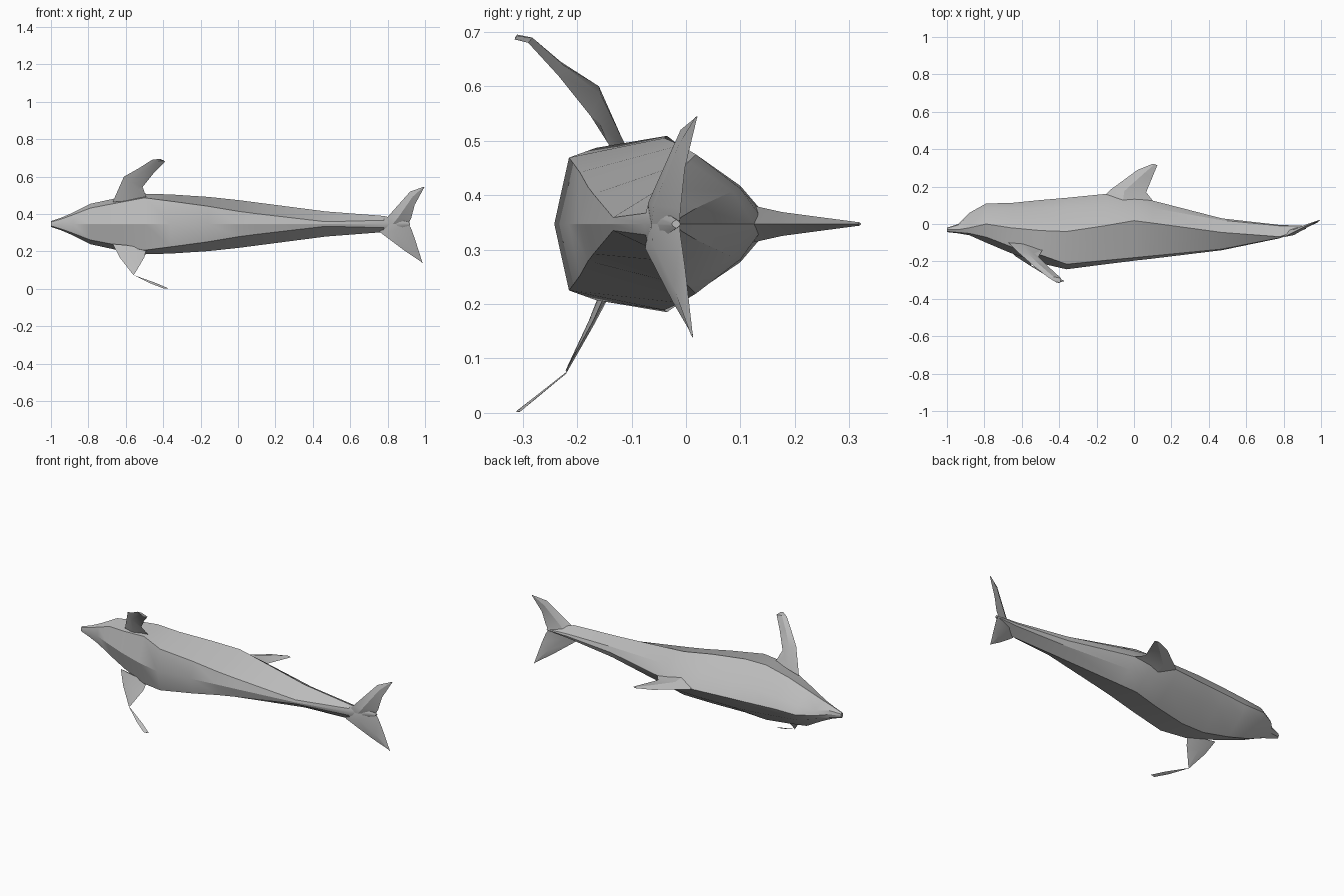
import bpy, bmesh, math
from mathutils import Vector

MID = 0.347   # height of the body's plane of symmetry (animal lies on its side)

skin = bpy.data.materials.new("grey skin")
skin.diffuse_color = (0.5, 0.5, 0.5, 1)


def loft(name, rings, angle=25):
    """Skin a list of equal-length rings, capping both ends."""
    bm = bmesh.new()
    rows = [[bm.verts.new(p) for p in r] for r in rings]
    n = len(rows[0])
    for a, b in zip(rows, rows[1:]):
        for i in range(n):
            j = (i + 1) % n
            bm.faces.new((a[i], a[j], b[j], b[i]))
    bm.faces.new(rows[0])
    bm.faces.new(rows[-1])
    bmesh.ops.remove_doubles(bm, verts=bm.verts, dist=0.0005)
    bmesh.ops.recalc_face_normals(bm, faces=bm.faces)
    me = bpy.data.meshes.new(name)
    bm.to_mesh(me)
    bm.free()
    ob = bpy.data.objects.new(name, me)
    bpy.context.collection.objects.link(ob)
    me.materials.append(skin)
    bpy.ops.object.select_all(action='DESELECT')
    ob.select_set(True)
    bpy.context.view_layer.objects.active = ob
    bpy.ops.object.shade_smooth_by_angle(angle=math.radians(angle))
    return ob


def fin(name, sections, normal):
    """Loft diamond sections given as (leading point, trailing point, half thickness)."""
    nrm = Vector(normal).normalized()
    rings = []
    for lead, trail, t in sections:
        a, b = Vector(lead), Vector(trail)
        m = a.lerp(b, 0.4)
        rings.append([a, m + nrm * t, b, m - nrm * t])
    return loft(name, rings)


# Body: x, back y, (y, half width) for shoulder, flank and belly edge, belly y
stations = [
    (-1.00, -0.020, (-0.022, 0.010), (-0.030, 0.015), (-0.040, 0.010), -0.043),
    (-0.94, 0.000, (-0.005, 0.020), (-0.030, 0.036), (-0.045, 0.028), -0.050),
    (-0.88, 0.060, (0.045, 0.025), (-0.020, 0.062), (-0.050, 0.050), -0.060),
    (-0.79, 0.110, (0.085, 0.040), (0.000, 0.108), (-0.070, 0.085), -0.100),
    (-0.66, 0.112, (0.085, 0.055), (-0.020, 0.136), (-0.120, 0.110), -0.155),
    (-0.50, 0.128, (0.085, 0.070), (-0.035, 0.162), (-0.165, 0.140), -0.210),
    (-0.36, 0.140, (0.090, 0.075), (-0.040, 0.158), (-0.215, 0.122), -0.242),
    (-0.16, 0.160, (0.100, 0.070), (-0.010, 0.145), (-0.195, 0.095), -0.216),
    (0.00, 0.147, (0.100, 0.065), (0.018, 0.128), (-0.180, 0.068), -0.196),
    (0.10, 0.125, (0.085, 0.060), (0.005, 0.115), (-0.170, 0.055), -0.185),
    (0.47, 0.030, (0.020, 0.030), (-0.045, 0.067), (-0.134, 0.012), -0.140),
    (0.78, -0.005, (-0.010, 0.012), (-0.068, 0.043), (-0.074, 0.020), -0.076),
    (0.92, -0.010, (-0.012, 0.004), (-0.018, 0.008), (-0.024, 0.004), -0.026),
]
rings = []
for x, top, s, f, b, low in stations:
    half = [s, f, b]
    rings.append([(x, top, MID)] + [(x, y, MID + w) for y, w in half] + [(x, low, MID)]
                 + [(x, y, MID - w) for y, w in reversed(half)])
loft("body", rings)

# Dorsal fin, swept backwards
fin("dorsal_fin", [
    ((-0.18, 0.13, MID), (0.12, 0.10, MID), 0.035),
    ((-0.13, 0.18, MID), (0.065, 0.17, MID), 0.022),
    ((0.02, 0.29, MID), (0.09, 0.23, MID), 0.010),
    ((0.10, 0.322, MID), (0.125, 0.315, MID), 0.003)], (0, 0, 1))

# Tail flukes
fin("upper_fluke", [
    ((0.76, -0.07, MID), (0.91, -0.012, MID), 0.018),
    ((0.80, -0.070, 0.385), (0.925, -0.010, 0.375), 0.014),
    ((0.92, -0.010, 0.520), (0.945, -0.002, 0.450), 0.008),
    ((0.985, 0.018, 0.543), (0.997, 0.021, 0.545), 0.002)], (-0.4, 0.9, 0))
fin("lower_fluke", [
    ((0.76, -0.07, MID), (0.91, -0.012, MID), 0.018),
    ((0.76, -0.075, 0.302), (0.925, -0.010, 0.325), 0.014),
    ((0.89, -0.025, 0.205), (0.945, -0.002, 0.270), 0.008),
    ((0.98, 0.010, 0.145), (0.987, 0.013, 0.138), 0.002)], (-0.4, 0.9, 0))

# Pectoral fins; the lower one narrows to a folded tip
fin("upper_flipper", [
    ((-0.67, -0.100, 0.465), (-0.49, -0.140, 0.490), 0.012),
    ((-0.61, -0.160, 0.600), (-0.51, -0.175, 0.545), 0.012),
    ((-0.53, -0.230, 0.645), (-0.45, -0.235, 0.620), 0.008),
    ((-0.46, -0.285, 0.690), (-0.39, -0.290, 0.680), 0.006),
    ((-0.42, -0.310, 0.695), (-0.395, -0.315, 0.686), 0.002)], (0.2, 0.8, 0.5))
fin("lower_flipper", [
    ((-0.67, -0.140, 0.240), (-0.49, -0.150, 0.215), 0.010),
    ((-0.63, -0.175, 0.165), (-0.50, -0.170, 0.170), 0.006),
    ((-0.56, -0.220, 0.075), (-0.552, -0.218, 0.082), 0.002)], (0, 0.9, -0.4))
fin("lower_flipper_tip", [
    ((-0.56, -0.220, 0.075), (-0.552, -0.220, 0.072), 0.001),
    ((-0.47, -0.275, 0.030), (-0.44, -0.270, 0.032), 0.002),
    ((-0.40, -0.312, 0.003), (-0.37, -0.305, 0.002), 0.001)], (0, 0.6, -0.8))
